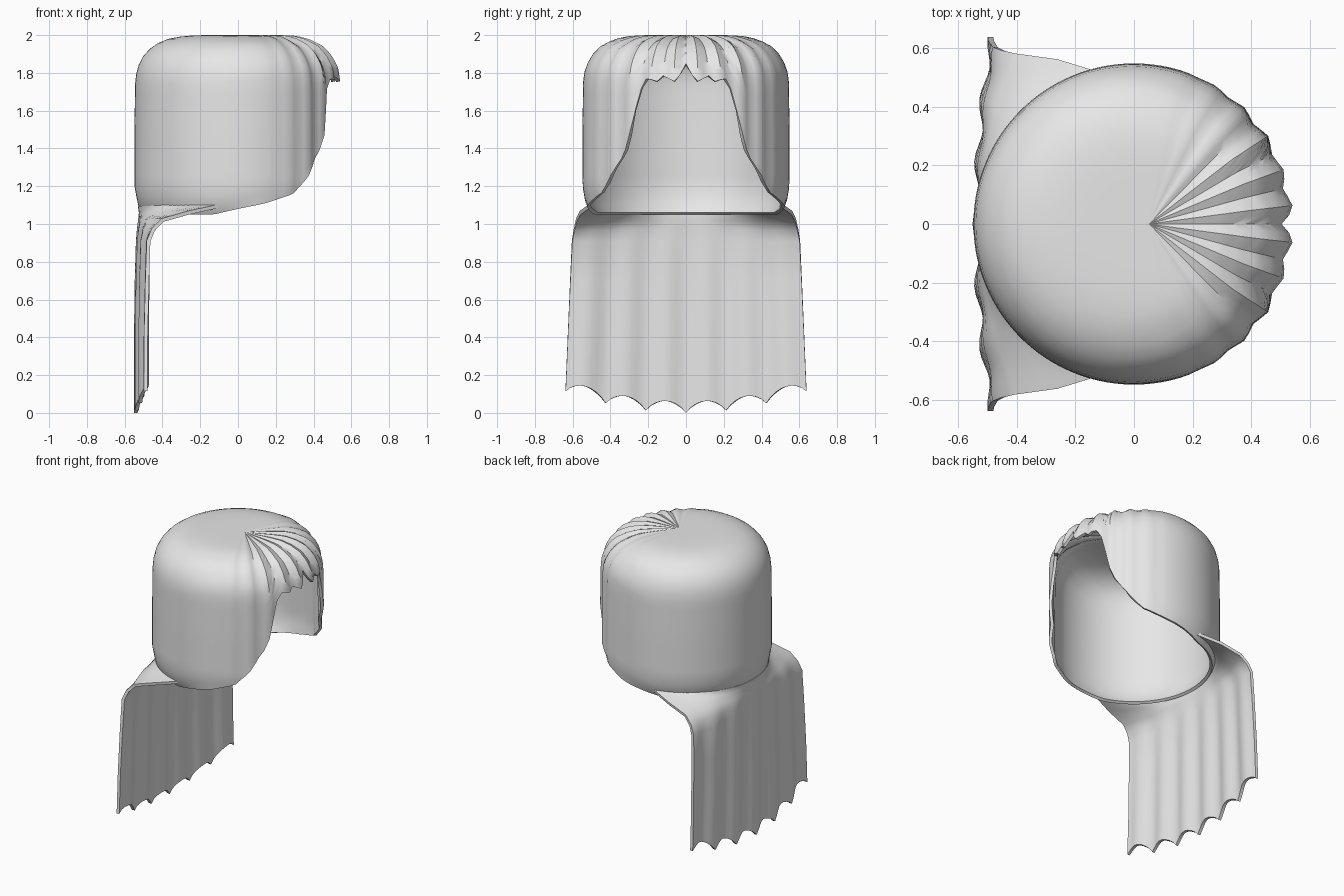
import bpy, bmesh, math

if "Cube" in bpy.data.objects:
    bpy.data.objects.remove(bpy.data.objects["Cube"])

mat = bpy.data.materials.new("light_grey")
mat.diffuse_color = (0.8, 0.8, 0.8, 1)
mat.use_nodes = True
mat.node_tree.nodes["Principled BSDF"].inputs["Base Color"].default_value = mat.diffuse_color


def lerp_table(table, x):
    for (x0, y0), (x1, y1) in zip(table, table[1:]):
        if x <= x1:
            return y0 + (y1 - y0) * max(0, x - x0) / (x1 - x0)
    return table[-1][1]


def finish(name, rows, closed, thickness, offset, pole=None):
    """Skin a grid of points, then thicken and smooth it."""
    bm = bmesh.new()
    grid = [[bm.verts.new(p) for p in row] for row in rows]
    n = len(rows[0])
    cols = n if closed else n - 1
    if pole:
        tip = bm.verts.new(pole)
        for j in range(cols):
            bm.faces.new((tip, grid[0][j], grid[0][(j + 1) % n]))
    for a, b in zip(grid, grid[1:]):
        for j in range(cols):
            k = (j + 1) % n
            bm.faces.new((a[j], b[j], b[k], a[k]))
    mesh = bpy.data.meshes.new(name)
    bm.to_mesh(mesh)
    bm.free()
    mesh.materials.append(mat)
    obj = bpy.data.objects.new(name, mesh)
    bpy.context.collection.objects.link(obj)
    bpy.context.view_layer.objects.active = obj
    obj.select_set(True)
    mod = obj.modifiers.new("thickness", "SOLIDIFY")
    mod.thickness, mod.offset = thickness, offset
    bpy.ops.object.modifier_apply(modifier=mod.name)
    bpy.ops.object.shade_smooth_by_angle(angle=math.radians(40))
    obj.select_set(False)


# Cap: revolved profile, cut off at a height that depends on direction
PROFILE = [(0, 2), (0.2, 2), (0.3, 1.996), (0.38, 1.978), (0.45, 1.945), (0.5, 1.892),
           (0.535, 1.825), (0.545, 1.75), (0.548, 1.5), (0.548, 1.2), (0.53, 1.1), (0.5, 1.05)]
EDGE = [(25, 1.765), (28, 1.68), (34.6, 1.42), (42, 1.32), (48, 1.24), (57, 1.16),
        (74, 1.11), (90, 1.08), (105, 1.05), (180, 1.05)]
FRINGE = [(0, 1.85), (3.34, 1.79), (6.67, 1.755), (10, 1.77), (13.34, 1.785),
          (16.67, 1.755), (20, 1.765), (25, 1.77)]
length = [0]
for p, q in zip(PROFILE, PROFILE[1:]):
    length.append(length[-1] + math.dist(p, q))
R_AT = [(s, p[0]) for s, p in zip(length, PROFILE)]
Z_AT = [(s, p[1]) for s, p in zip(length, PROFILE)]
S_AT_Z = [(-p[1], s) for s, p in zip(length, PROFILE)][1:]

SEGS, ROWS, PLEAT = 108, 26, 360 / 27
rows = []
for i in range(1, ROWS + 1):
    row = []
    for j in range(SEGS):
        deg = j * 360 / SEGS
        a = min(deg, 360 - deg)
        edge = lerp_table(FRINGE if a < 25 else EDGE, a)
        s = lerp_table(S_AT_Z, -edge) * i / ROWS
        r, z = lerp_table(R_AT, s), lerp_table(Z_AT, s)
        # pleats fanning out over the face opening
        fade = max(0, min(1, (72 - a) / 35)) * min(1, r / 0.35)
        groove = 0.018 * fade * (1 + math.cos(math.tau * a / PLEAT)) / 2
        r -= groove * min(1, max(0, (r - 0.2) / 0.3))
        if i < ROWS:
            z -= groove * 0.9
        t = math.radians(deg)
        shift = 0.05 * max(0, 1 - s / 0.4)
        row.append((r * math.cos(t) + shift, r * math.sin(t), z))
    rows.append(row)
finish("cap", rows, True, 0.02, -1, pole=(0.05, 0, 2))

# Neck drape: wraps the back of the cap, then hangs as a wavy sheet
COLS, WAVE = 48, 0.213
# height, half width, x in the middle, x at the sides, wave strength
LEVELS = [(1.06, 0.56, -0.515, -0.26, 0), (1.02, 0.58, -0.518, -0.4, 0.1),
          (0.97, 0.592, -0.522, -0.445, 0.3), (0.91, 0.603, -0.525, -0.468, 0.5),
          (0.7, 0.613, -0.528, -0.472, 0.8), (0.4, 0.626, -0.53, -0.477, 1),
          (0, 0.638, -0.53, -0.478, 1)]
us = [2 * j / COLS - 1 for j in range(COLS + 1)]
rows = []
top = []
for u in us:
    t = math.radians(180 - 79 * u)
    top.append((0.52 * math.cos(t), 0.52 * math.sin(t), 1.095))
rows.append(top)
for z, w, mid, side, wave in LEVELS:
    row = []
    for u in us:
        x = mid + (side - mid) * u * u - 0.011 * wave * math.cos(math.tau * 3 * u)
        if z == 0:  # scalloped hem
            h = 0.115 * u * u + 0.06 * abs(math.sin(math.pi * 3 * u)) ** 0.8
        else:
            h = z
        row.append((x, w * u, h))
    rows.append(row)
finish("neck_drape", rows, False, 0.02, 0)
